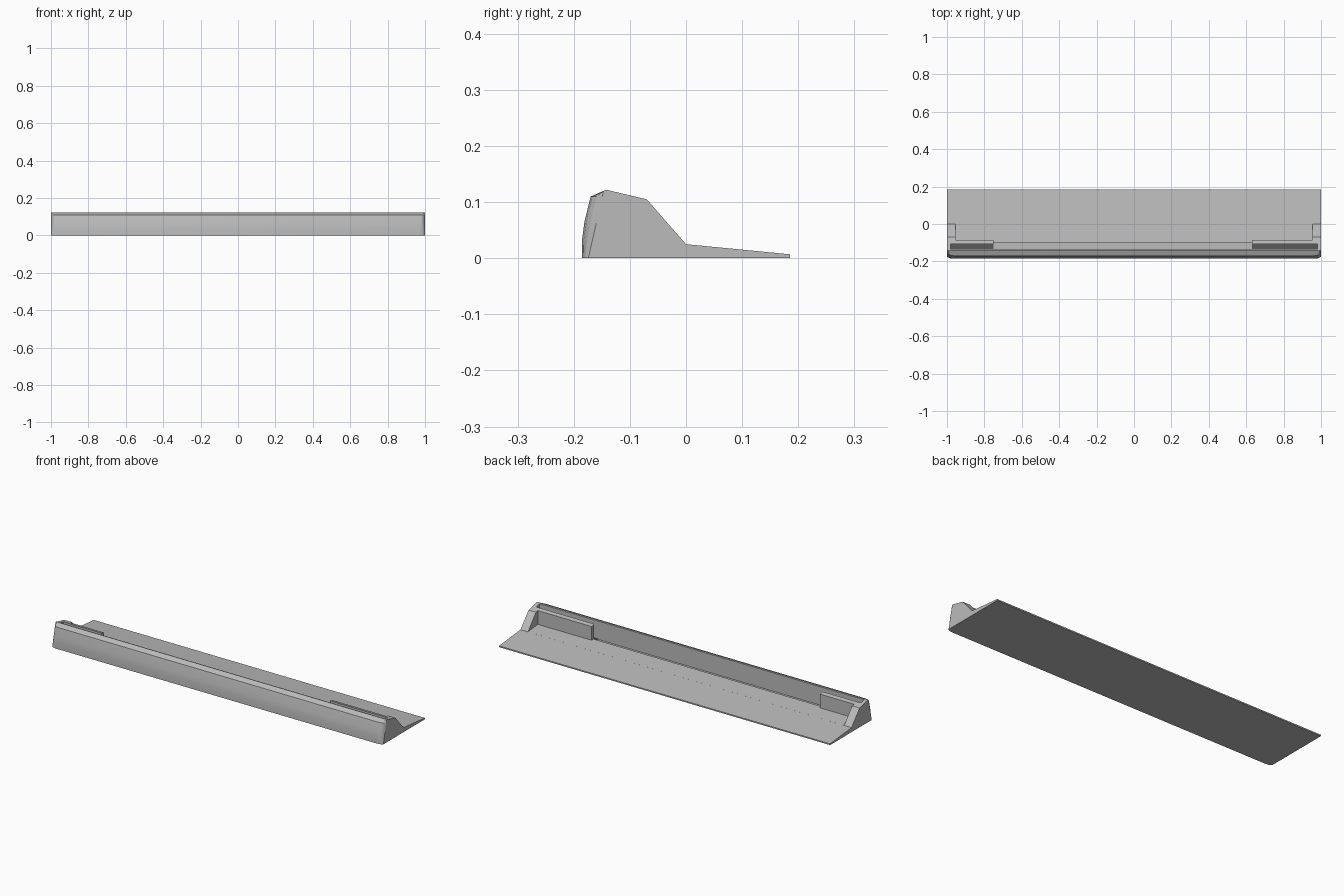
import bpy, bmesh

cube = bpy.data.objects.get("Cube")
if cube:
    bpy.data.objects.remove(cube)


def material(name, value):
    m = bpy.data.materials.new(name)
    m.use_nodes = True
    colour = (value, value, value, 1)
    m.diffuse_color = colour
    m.node_tree.nodes["Principled BSDF"].inputs["Base Color"].default_value = colour
    return m


GREY = material("plain grey", 0.5)
DARK = material("dark slot grey", 0.1)


def loft(name, sections, mat):
    """Skin a row of (x, [(y, z), ...]) cross-sections and cap both ends."""
    bm = bmesh.new()
    rings = [[bm.verts.new((x, y, z)) for y, z in pts] for x, pts in sections]
    n = len(rings[0])
    for a, b in zip(rings, rings[1:]):
        for i in range(n):
            j = (i + 1) % n
            bm.faces.new((a[i], a[j], b[j], b[i]))
    bm.faces.new(rings[0])
    bm.faces.new(rings[-1])
    bmesh.ops.recalc_face_normals(bm, faces=bm.faces)
    me = bpy.data.meshes.new(name)
    bm.to_mesh(me)
    bm.free()
    ob = bpy.data.objects.new(name, me)
    bpy.context.collection.objects.link(ob)
    me.materials.append(mat)
    return ob


def prism(name, x0, x1, pts, mat=GREY):
    return loft(name, [(x0, pts), (x1, pts)], mat)


def floor_z(y):
    return 0.025 - 0.097 * y


def cut(target, cutter):
    mod = target.modifiers.new(cutter.name, "BOOLEAN")
    mod.operation = "DIFFERENCE"
    mod.solver = "EXACT"
    mod.object = cutter
    cutter.hide_render = True
    cutter.hide_viewport = True
    cutter.display_type = "WIRE"


# Body: bulging front, sloping top, thin tapering rear shelf
front = [(-0.185, 0), (-0.185, 0.035), (-0.181, 0.065), (-0.17, 0.11), (-0.147, 0.12)]
rear = [(-0.142, 0.122), (-0.07, 0.105), (0, 0.025), (0.185, 0.007), (0.185, 0)]


def section(t):
    """Front edge drawn back towards a leaning line as t goes to 1."""
    return [(y + t * (-0.174 + 0.225 * z - y), z) for y, z in front] + rear


steps = [(1, 1), (0.993, 0.5), (0.983, 0.17), (0.965, 0)]
body = loft("body", [(-x, section(t)) for x, t in steps]
            + [(x, section(t)) for x, t in reversed(steps)], GREY)

# Open tray between the end cheeks, with a groove behind the front wall
WALL, STEP = -0.135, -0.1
cut(body, prism("tray_cutter", -0.955, 0.955, [
    (WALL, 0.2), (WALL, 0.02), (STEP, 0.02), (STEP, floor_z(STEP)),
    (0.0, 0.0251), (0.05, 0.2)]))

# Slot ends running a little way into each cheek
for side, x0, x1 in (("right", -0.98, -0.95), ("left", 0.95, 0.98)):
    cut(body, prism(side + "_slot_cutter", x0, x1, [
        (WALL, 0.2), (WALL, 0.02), (-0.107, 0.02), (-0.107, 0.2)]))

# Retaining clips joined to the cheeks, and the dark floors of their slots
for side, x0, x1, s0, s1 in (("right", -0.956, -0.75, -0.98, -0.75),
                             ("left", 0.63, 0.956, 0.63, 0.98)):
    prism(side + "_clip", x0, x1, [
        (-0.107, 0.018), (-0.107, 0.1137), (-0.085, 0.1085), (-0.085, 0.03)])
    prism(side + "_slot_floor", s0, s1, [
        (WALL, 0.019), (WALL, 0.023), (-0.107, 0.023), (-0.107, 0.019)], DARK)

# Soft shading over the rounded front, crisp edges elsewhere
bpy.ops.object.select_all(action="DESELECT")
body.select_set(True)
bpy.context.view_layer.objects.active = body
bpy.ops.object.shade_smooth_by_angle(angle=0.35)
